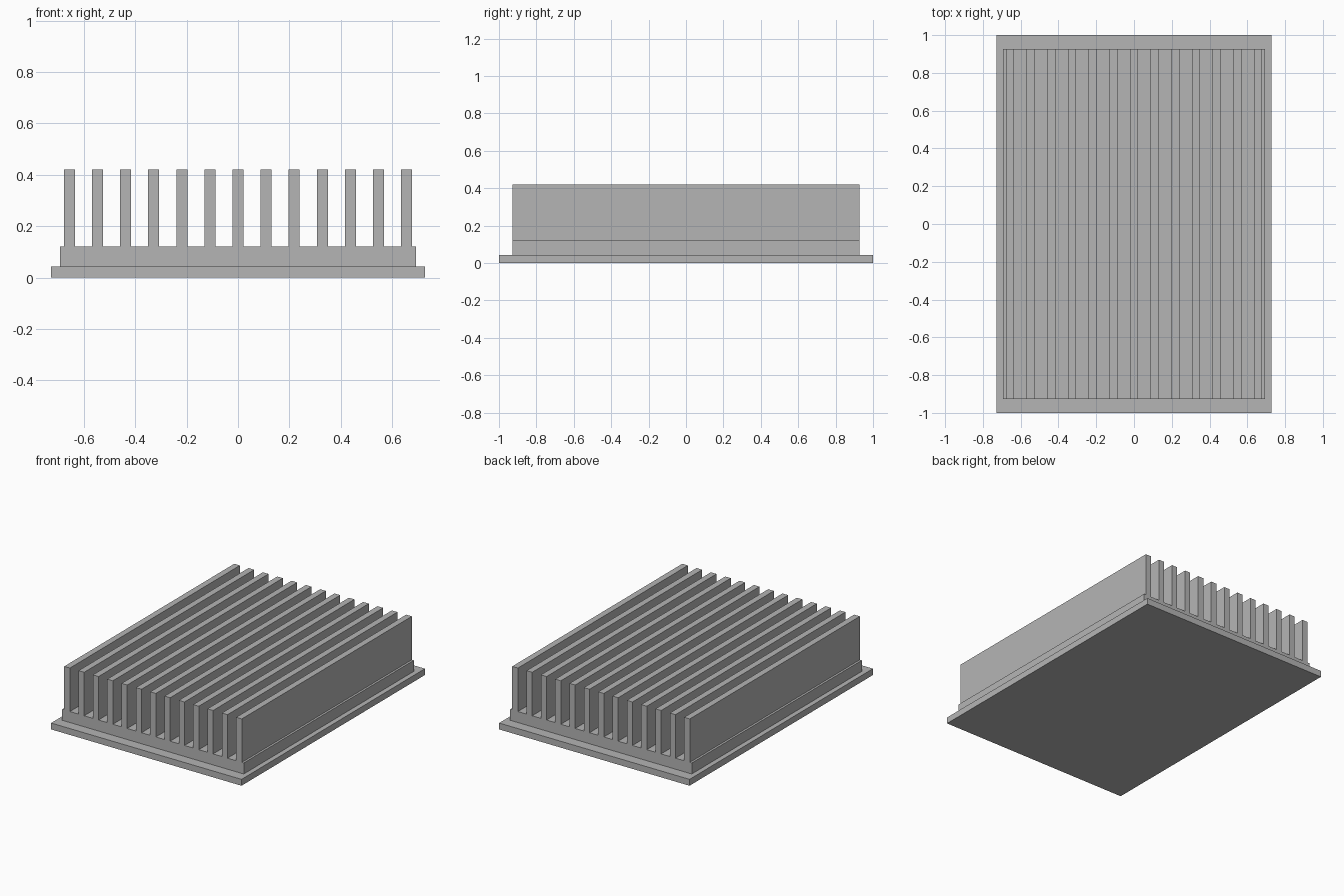
import bpy
import bmesh

default = bpy.data.objects.get("Cube")
if default:
    bpy.data.objects.remove(default, do_unlink=True)

# Single metal colour
GREY = (0.46, 0.46, 0.46, 1.0)
metal = bpy.data.materials.new("grey metal")
metal.use_nodes = True
metal.diffuse_color = GREY
metal.node_tree.nodes["Principled BSDF"].inputs["Base Color"].default_value = GREY


def extrude_profile(name, points, half_length):
    """Extrude an x-z outline along y, centred on y = 0."""
    bm = bmesh.new()
    face = bm.faces.new([bm.verts.new((x, -half_length, z)) for x, z in points])
    result = bmesh.ops.extrude_face_region(bm, geom=[face])
    moved = [v for v in result["geom"] if isinstance(v, bmesh.types.BMVert)]
    bmesh.ops.translate(bm, verts=moved, vec=(0, 2 * half_length, 0))
    bmesh.ops.recalc_face_normals(bm, faces=bm.faces)
    mesh = bpy.data.meshes.new(name)
    bm.to_mesh(mesh)
    bm.free()
    mesh.materials.append(metal)
    obj = bpy.data.objects.new(name, mesh)
    bpy.context.collection.objects.link(obj)
    return obj


# Mounting flange
flange_x, flange_top = 0.727, 0.044
extrude_profile("base_flange",
                [(-flange_x, 0), (flange_x, 0),
                 (flange_x, flange_top), (-flange_x, flange_top)], 1.0)

# Finned block: slab and fins share one extruded outline
slab_x, slab_top, fin_top = 0.693, 0.12, 0.42
fin_count, fin_pitch, fin_half = 13, 0.1094, 0.0215
outline = [(slab_x, flange_top), (slab_x, slab_top)]
for i in reversed(range(fin_count)):
    x = (i - (fin_count - 1) / 2) * fin_pitch
    outline += [(x + fin_half, slab_top), (x + fin_half, fin_top),
                (x - fin_half, fin_top), (x - fin_half, slab_top)]
outline += [(-slab_x, slab_top), (-slab_x, flange_top)]
extrude_profile("finned_block", outline, 0.927)
